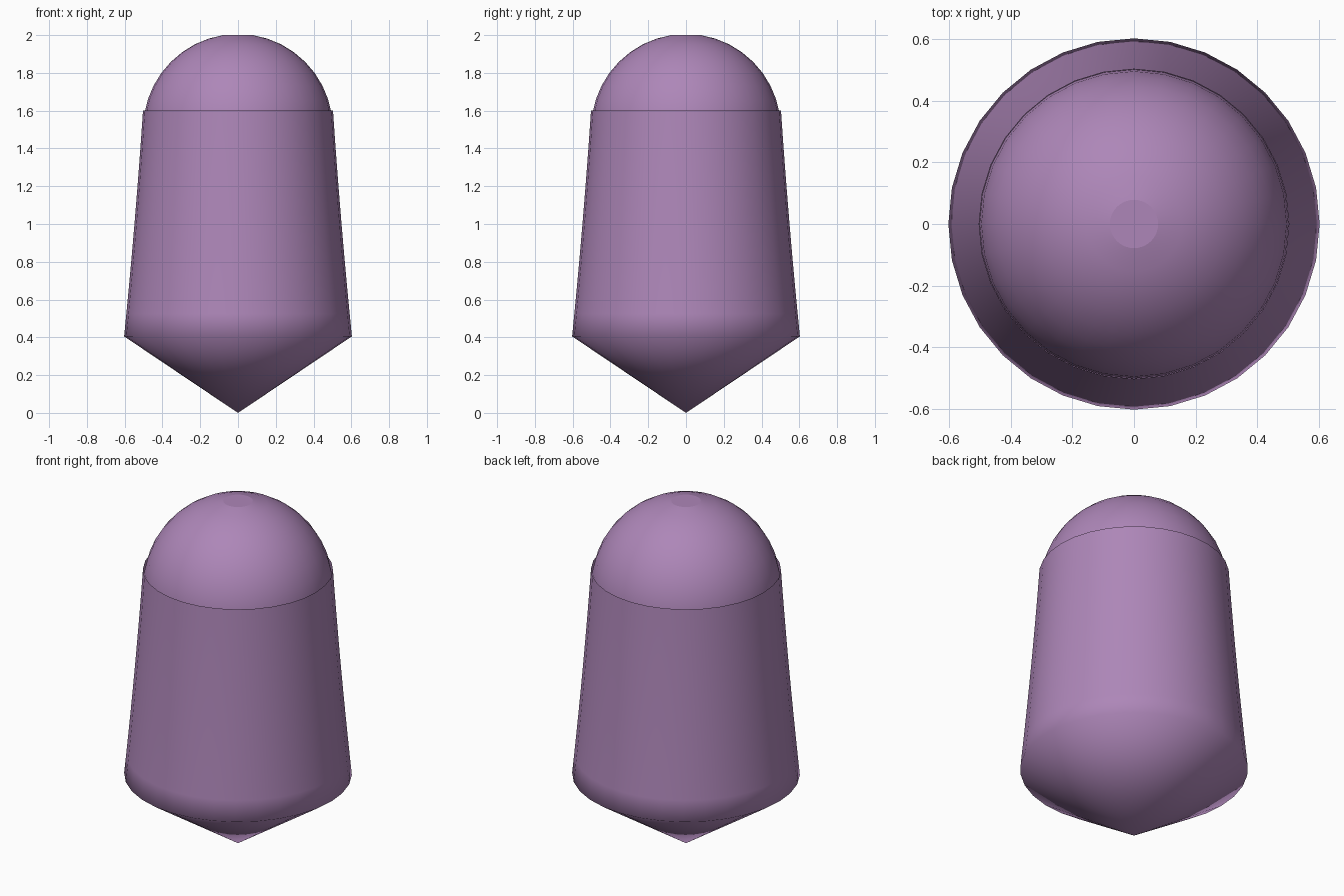
import bpy, bmesh
from math import sin, cos, pi, radians

if "Cube" in bpy.data.objects:
    bpy.data.objects.remove(bpy.data.objects["Cube"])

SIDES = 32


def lathe(name, profile, material, cap_top=False):
    """Revolve (radius, z) points, listed bottom to top, about the z axis."""
    bm = bmesh.new()
    rings = []
    for r, z in profile:
        n = 1 if r == 0 else SIDES
        rings.append([bm.verts.new((r * cos(2 * pi * i / SIDES),
                                    r * sin(2 * pi * i / SIDES), z))
                      for i in range(n)])
    for low, high in zip(rings, rings[1:]):
        for i in range(SIDES):
            j = (i + 1) % SIDES
            if len(low) == 1:
                face = bm.faces.new((low[0], high[j], high[i]))
            else:
                face = bm.faces.new((low[i], low[j], high[j], high[i]))
            face.smooth = True
    if cap_top:
        bm.faces.new(rings[-1])
    mesh = bpy.data.meshes.new(name)
    bm.to_mesh(mesh)
    bm.free()
    mesh.materials.append(material)
    obj = bpy.data.objects.new(name, mesh)
    bpy.context.collection.objects.link(obj)
    return obj


purple = bpy.data.materials.new("purple")
purple.diffuse_color = (0.42, 0.24, 0.48, 1)
purple.use_nodes = True
purple.node_tree.nodes["Principled BSDF"].inputs["Base Color"].default_value = purple.diffuse_color

# Open-topped body: pointed base, then a slightly concave tapering wall
body = [(0, 0)]
for k in range(11):
    t = k / 10
    radius = 0.603 - 0.1 * t - 0.02 * t * (1 - t)
    body.append((radius, 0.405 + 1.195 * t))
lathe("body", body, purple)

# Domed top with a small flat crown, set into the body's rim
crown = radians(81)
R = 0.502
base_z = 2 - R * sin(crown)
dome = [(R * cos(crown * k / 9), base_z + R * sin(crown * k / 9)) for k in range(10)]
lathe("dome", dome, purple, cap_top=True)
